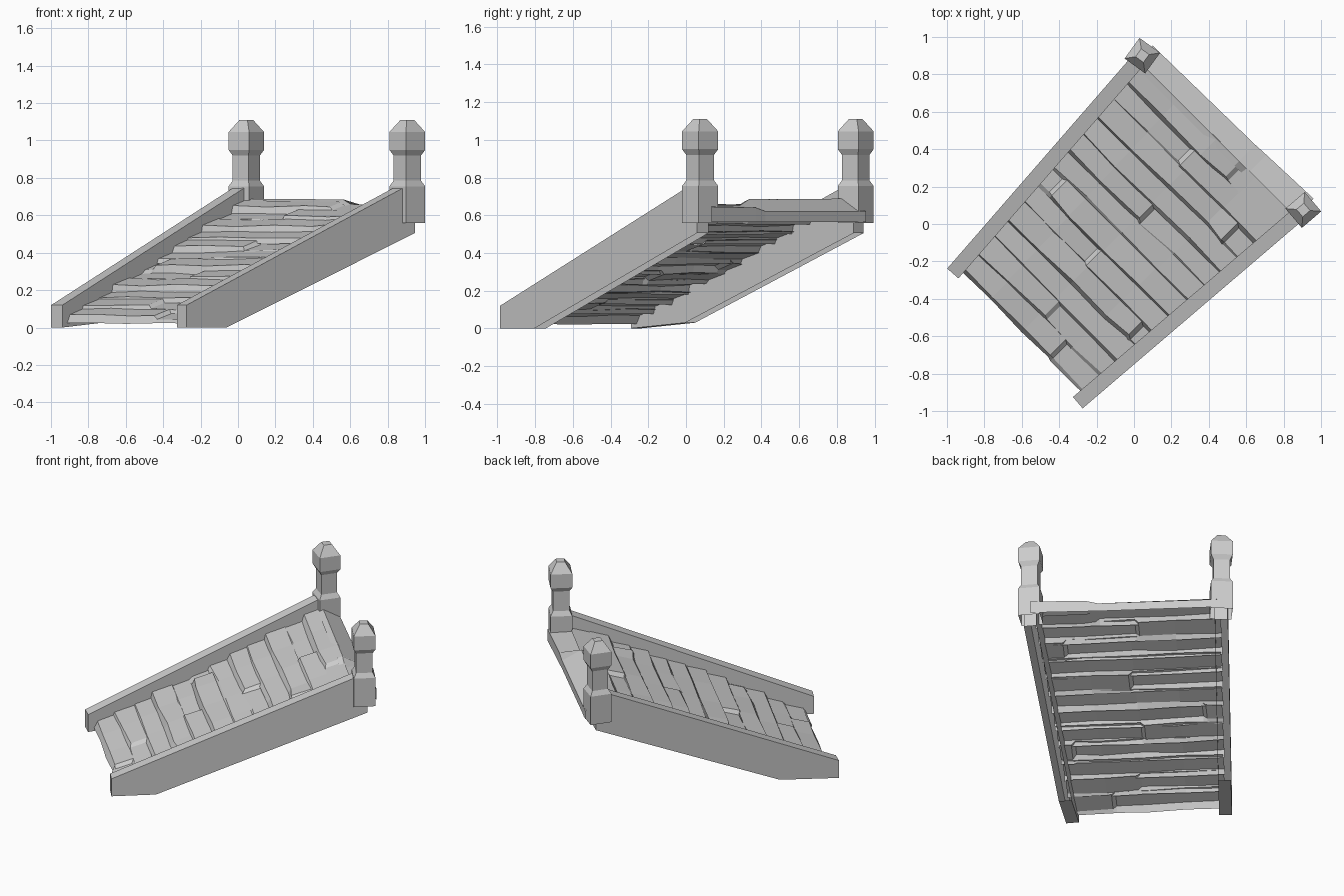
import bpy, bmesh, math, random
from mathutils import Matrix, Vector

random.seed(4)
cube = bpy.data.objects.get("Cube")
if cube:
    bpy.data.objects.remove(cube, do_unlink=True)

stone = bpy.data.materials.new("grey_stone")
stone.use_nodes = True
GREY = (0.6, 0.6, 0.6, 1)
stone.diffuse_color = GREY
stone.node_tree.nodes["Principled BSDF"].inputs["Base Color"].default_value = GREY

# Stair frame: x runs up the flight, y to its left; the whole flight is turned 45 degrees
TURN = Matrix.Rotation(math.radians(45), 4, 'Z')


def loft(name, rings, matrix=TURN, closed=False, caps=()):
    """Skin a row of equal rings; rings may be open strips, caps lists the rings to fill."""
    bm = bmesh.new()
    rows = [[bm.verts.new(p) for p in ring] for ring in rings]
    n = len(rows[0])
    for a, b in zip(rows, rows[1:]):
        for i in range(n if closed else n - 1):
            j = (i + 1) % n
            bm.faces.new((a[i], a[j], b[j], b[i]))
    for index in caps:
        bm.faces.new(rows[index])
    bmesh.ops.recalc_face_normals(bm, faces=bm.faces)
    mesh = bpy.data.meshes.new(name)
    bm.to_mesh(mesh)
    bm.free()
    mesh.materials.append(stone)
    obj = bpy.data.objects.new(name, mesh)
    bpy.context.collection.objects.link(obj)
    obj.matrix_world = matrix
    return obj


# Side walls: low end, high end, where the underside starts to climb, extra turn of the post
SIDES = {
    "left": (Vector((-0.872, 0.498, 0)), Vector((0.668, 0.605, 0)), (0.38, 0.03), 5),
    "right": (Vector((-0.888, -0.463, 0)), Vector((0.693, -0.587, 0)), (0.28, 0.0), 0),
}


def wall_y(side, x):
    low, high = SIDES[side][:2]
    return low.lerp(high, (x - low.x) / (high.x - low.x)).y


# Post outline: half width, height
POST = [(0.068, 0.56), (0.068, 0.755), (0.052, 0.785), (0.052, 0.92),
        (0.068, 0.95), (0.068, 1.045), (0.026, 1.11)]
CORNERS = ((-1, -1), (1, -1), (1, 1), (-1, 1))

for side, (low, high, kink, twist) in SIDES.items():
    run = high - low
    angle = math.atan2(run.y, run.x)
    length = run.length
    # The wall is hollow under its sloping part
    outline = [kink, (0, 0), (0, 0.12), (length - 0.03, 0.76),
               (length + 0.02, 0.6), (length + 0.02, 0.505)]
    loft(side + "_side_wall", [[(t, w, z) for t, z in outline] for w in (-0.04, 0.04)],
         TURN @ Matrix.Translation(low) @ Matrix.Rotation(angle, 4, 'Z'), caps=(0, -1))
    loft(side + "_post", [[(sx * r, sy * r, z) for sx, sy in CORNERS] for r, z in POST],
         TURN @ Matrix.Translation(high) @ Matrix.Rotation(angle + math.radians(twist), 4, 'Z'),
         closed=True, caps=(-1,))


# Treads: worn, upward-tilted planks with a low riser; some step at a joint
STEPS, START, PITCH, RISE = 12, -0.82, 0.121, 0.053
LEFT_HIGH = {0: -0.19, 1: -0.02, 3: -0.41, 7: -0.01, 9: -0.4, 11: -0.18}
RIGHT_HIGH = {4: 0.035, 5: 0.43, 10: 0.06}


def wobble(amount):
    return random.uniform(-amount, amount)


for i in range(STEPS):
    x, top = START + PITCH * i, 0.056 + RISE * i
    left, right = wall_y("left", x), wall_y("right", x)
    joint = LEFT_HIGH.get(i, RIGHT_HIGH.get(i))
    step = 0.011 if i in LEFT_HIGH else -0.011
    spots = [(left + (right - left) * k / 4, 0) for k in range(5)]
    if joint is not None:
        spots = [(y, step if y > joint else -step) for y, _ in spots if abs(y - joint) > 0.06]
        spots += [(joint + 0.012, step), (joint - 0.012, -step)]
    rings = []
    for y, lift in sorted(spots):
        nose = x + wobble(0.006)
        z = top + lift + wobble(0.006)
        rings.append([(nose - 0.01, y, top - 0.034 + wobble(0.004)),
                      (nose + 0.008 + wobble(0.008), y, z),
                      (x + PITCH + 0.006, y, z + 0.034)])
    loft(f"tread_{i + 1}", rings)

# Landing: folded slab falling from a raised crest to the back edge
FOLDS = [(wall_y("left", 0.65), 0.745, 0.688, 0.62), (-0.16, 0.758, 0.685, 0.62),
         (-0.24, 0.762, 0.648, 0.64), (wall_y("right", 0.65), 0.775, 0.648, 0.645)]
loft("landing_slab", [[(0.6, y, crest - 0.012), (0.635, y, crest), (back, y, edge), (back, y, 0.565)]
                      for y, back, crest, edge in FOLDS])
